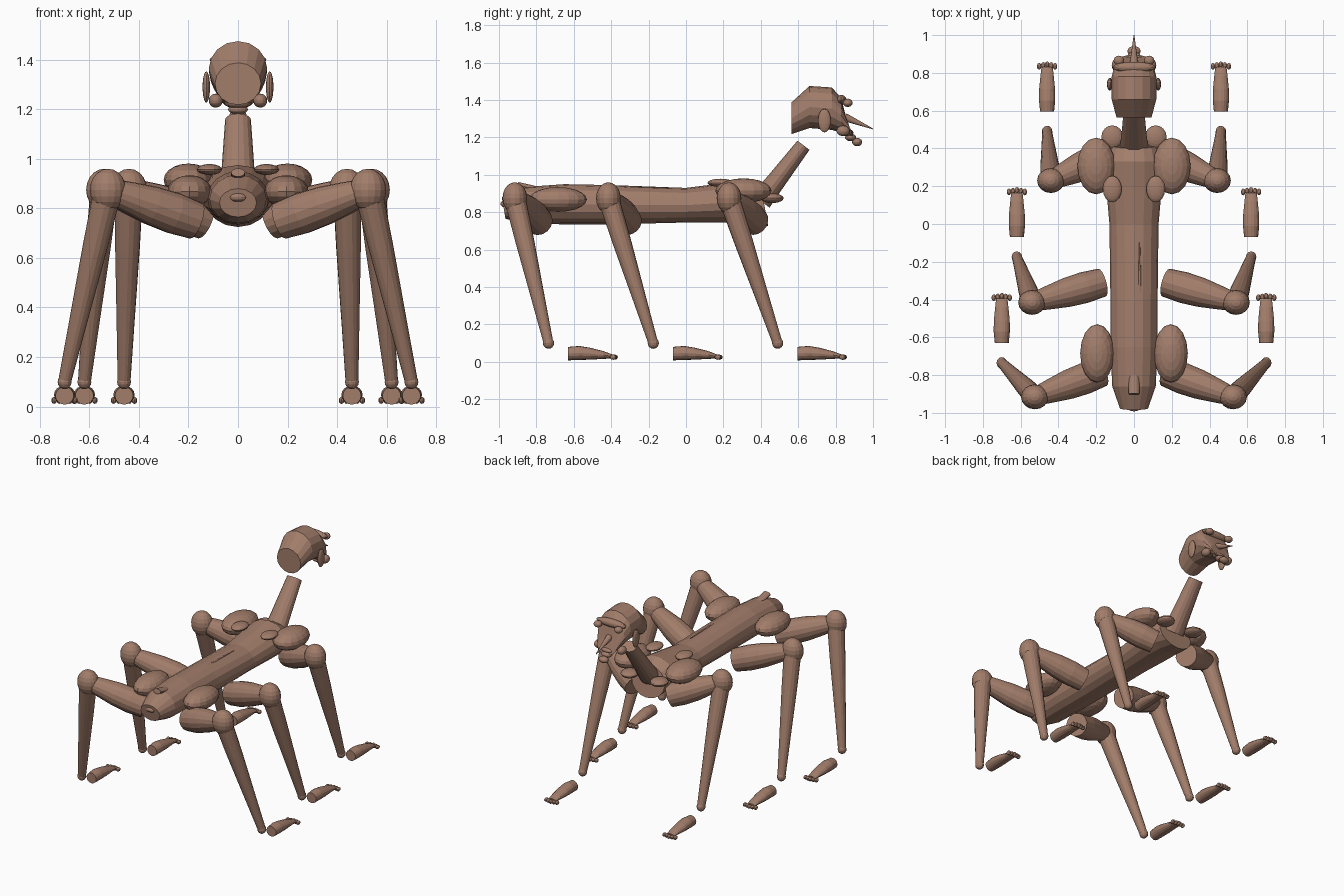
import bpy, bmesh, math
from mathutils import Vector, Matrix

cube = bpy.data.objects.get("Cube")
if cube:
    bpy.data.objects.remove(cube)

skin = bpy.data.materials.new("brown skin")
skin.use_nodes = True
color = (0.36, 0.205, 0.145, 1)
skin.diffuse_color = color
skin.node_tree.nodes["Principled BSDF"].inputs["Base Color"].default_value = color
SIDES = 16


def finish(name, bm):
    bmesh.ops.recalc_face_normals(bm, faces=bm.faces)
    mesh = bpy.data.meshes.new(name)
    bm.to_mesh(mesh)
    bm.free()
    mesh.materials.append(skin)
    obj = bpy.data.objects.new(name, mesh)
    bpy.context.collection.objects.link(obj)
    return obj


def ellipsoid(name, loc, radii, tilt=0, segs=SIDES, rings=10):
    """Flat-shaded ellipsoid, tilted about x."""
    bm = bmesh.new()
    mat = Matrix.Translation(loc) @ Matrix.Rotation(tilt, 4, 'X') @ Matrix.Diagonal((*radii, 1))
    bmesh.ops.create_uvsphere(bm, u_segments=segs, v_segments=rings, radius=1, matrix=mat)
    return finish(name, bm)


def skin_rings(name, rings):
    bm = bmesh.new()
    rows = [[bm.verts.new(p) for p in ring] for ring in rings]
    n = len(rows[0])
    for a, b in zip(rows, rows[1:]):
        for i in range(n):
            bm.faces.new((a[i], a[(i + 1) % n], b[(i + 1) % n], b[i]))
    bm.faces.new(rows[0])
    bm.faces.new(rows[-1])
    return finish(name, bm)


def loft(name, stations):
    """Body along y: each station is y, half width, bottom, top, lean of the ring."""
    rings = []
    for y, w, low, top, lean in stations:
        mid, half = (low + top) / 2, (top - low) / 2
        angles = [math.tau * i / SIDES for i in range(SIDES)]
        rings.append([(w * math.cos(a), y + lean * math.sin(a), mid + half * math.sin(a))
                      for a in angles])
    return skin_rings(name, rings)


def limb(name, start, end, profile, squash=1):
    """Round limb from start to end: profile holds (fraction, radius)."""
    start, end = Vector(start), Vector(end)
    axis = (end - start).normalized()
    side = axis.cross((0, 0, 1)).normalized()
    up = side.cross(axis)
    rings = []
    for t, r in profile:
        c = start.lerp(end, t)
        rings.append([c + side * r * math.cos(a) + up * r * squash * math.sin(a)
                      for a in (math.tau * i / SIDES for i in range(SIDES))])
    return skin_rings(name, rings)


# Torso
loft("torso", [(-0.975, 0.075, 0.765, 0.88, -0.01), (-0.86, 0.115, 0.74, 0.935, 0),
               (-0.65, 0.125, 0.735, 0.95, 0), (-0.4, 0.125, 0.735, 0.945, 0),
               (0.0, 0.13, 0.745, 0.93, 0), (0.2, 0.148, 0.745, 0.955, 0),
               (0.33, 0.148, 0.74, 0.975, 0), (0.42, 0.13, 0.725, 0.94, -0.02)])
limb("spine_ridge", (0.03, -0.48, 0.935), (0.03, -0.09, 0.93),
     [(0, 0.002), (0.5, 0.008), (1, 0.002)])
limb("tail_stub", (0, -0.79, 0.92), (0, -0.9, 0.945), [(0, 0.028), (1, 0.028)], 0.6)
ellipsoid("rump_tip", (0, -0.965, 0.845), (0.038, 0.027, 0.02))

# Neck
limb("neck", (0, 0.40, 0.86), (0, 0.628, 1.158), [(0, 0.075), (0.35, 0.066), (1, 0.052)], 0.78)

# Head
loft("head", [(0.565, 0.093, 1.218, 1.388, 0), (0.66, 0.118, 1.25, 1.475, 0),
              (0.78, 0.118, 1.24, 1.467, 0), (0.83, 0.105, 1.225, 1.41, 0),
              (0.875, 0.075, 1.2, 1.31, -0.02)])
limb("nose_spike", (0, 0.85, 1.308), (0, 1.0, 1.245), [(0, 0.022), (1, 0.002)])
ellipsoid("brow", (0, 0.83, 1.4), (0.115, 0.028, 0.027))
ellipsoid("upper_lip", (0, 0.865, 1.225), (0.055, 0.03, 0.02))
ellipsoid("jaw", (0, 0.88, 1.2), (0.04, 0.03, 0.02))
ellipsoid("chin", (0, 0.915, 1.175), (0.035, 0.027, 0.022))

for s, side_name in ((1, "left"), (-1, "right")):
    # Face details
    ellipsoid(f"{side_name}_ear", (s * 0.128, 0.74, 1.29), (0.015, 0.034, 0.063))
    ellipsoid(f"{side_name}_cheek", (s * 0.09, 0.84, 1.235), (0.028, 0.035, 0.028))
    ellipsoid(f"{side_name}_eye", (s * 0.08, 0.865, 1.385), (0.028, 0.026, 0.022))
    # Body masses
    ellipsoid(f"{side_name}_shoulder", (s * 0.2, 0.307, 0.915), (0.1, 0.15, 0.066))
    ellipsoid(f"{side_name}_buttock", (s * 0.195, -0.685, 0.868), (0.09, 0.155, 0.066))
    ellipsoid(f"{side_name}_shoulder_blade", (s * 0.115, 0.185, 0.957), (0.05, 0.07, 0.022))
    ellipsoid(f"{side_name}_chest_muscle", (s * 0.115, 0.46, 0.875), (0.058, 0.062, 0.026))

    # Legs: inner end of thigh, knee, ankle
    legs = {
        "hind": ((0.17, -0.785, 0.75), (0.525, -0.915, 0.875), (0.70, -0.735, 0.1)),
        "middle": ((0.17, -0.31, 0.75), (0.54, -0.415, 0.875), (0.62, -0.175, 0.1)),
        "front": ((0.135, 0.37, 0.75), (0.44, 0.23, 0.875), (0.46, 0.49, 0.1)),
    }
    for leg, joints in legs.items():
        hip, knee, ankle = [Vector((s * x, y, z)) for x, y, z in joints]
        tag = f"{side_name}_{leg}"
        limb(tag + "_thigh", hip, knee,
             [(0, 0.076), (0.25, 0.083), (0.5, 0.078), (0.75, 0.064), (1, 0.048)])
        ellipsoid(tag + "_knee", knee, (0.073, 0.066, 0.085))
        limb(tag + "_shin", knee, ankle, [(0, 0.057), (0.3, 0.05), (0.7, 0.036), (1, 0.026)])
        ellipsoid(tag + "_ankle", ankle, (0.028, 0.03, 0.03), segs=12, rings=8)

        # Foot set ahead of the ankle, with five toes
        x, y = ankle.x, ankle.y + 0.105
        foot = loft(tag + "_foot", [(0, 0.037, 0.008, 0.08, 0), (0.06, 0.043, 0.01, 0.085, 0),
                                    (0.12, 0.042, 0.012, 0.075, 0), (0.19, 0.035, 0.016, 0.057, 0),
                                    (0.235, 0.03, 0.018, 0.04, 0)])
        foot.location = (x, y, 0)
        for i in range(-2, 3):
            ellipsoid(f"{tag}_toe_{i + 3}", (x + i * 0.021, y + 0.248 - abs(i) * 0.004, 0.025),
                      (0.012, 0.018, 0.014), segs=10, rings=6)
